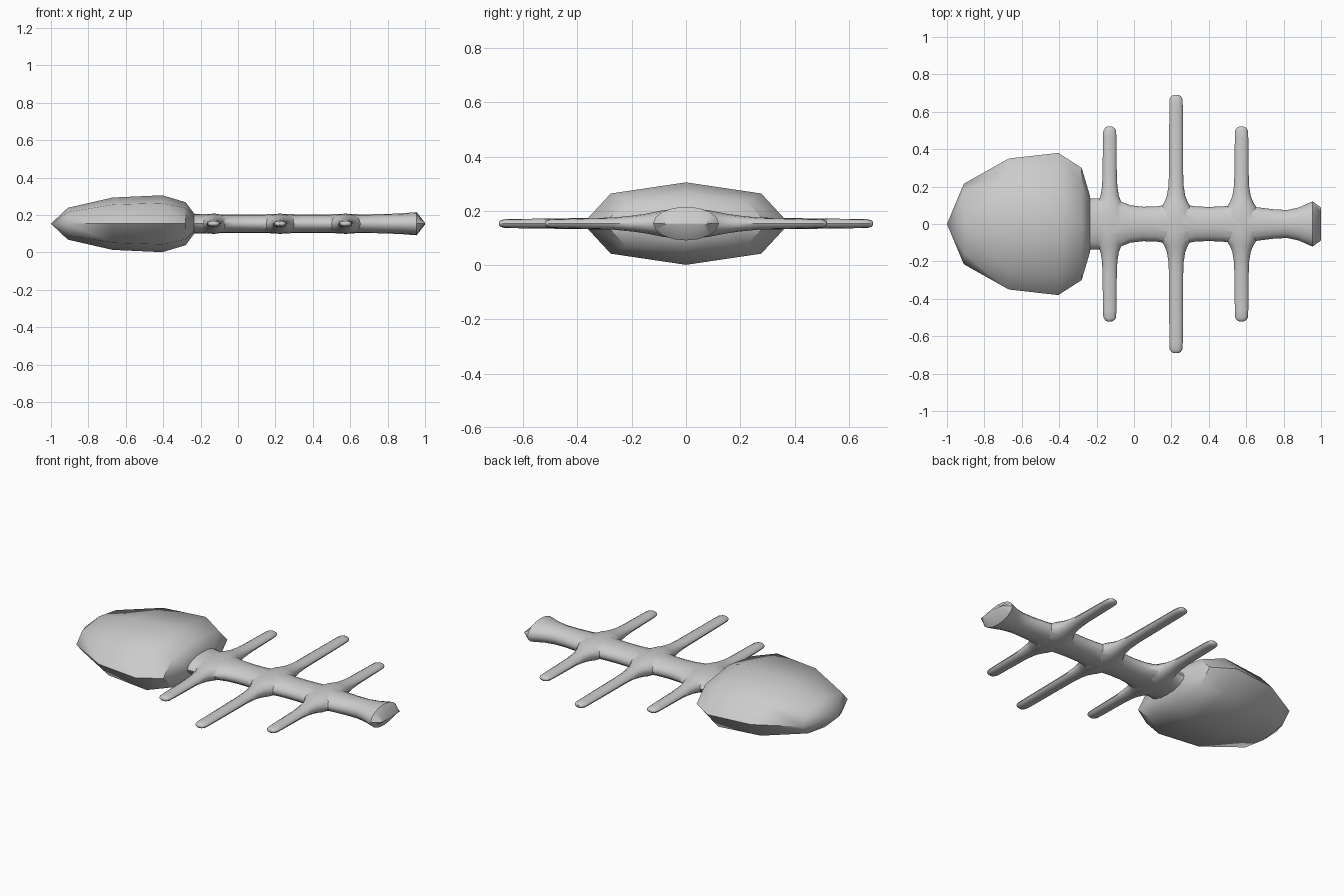
import bpy, bmesh, math

if "Cube" in bpy.data.objects:
    bpy.data.objects.remove(bpy.data.objects["Cube"])

ZC = 0.153  # height of the centre plane


def loft(name, stations, section, along_y=False, cx=0.0, angle=180):
    """Closed skin through rings (position, half width, half height)."""
    bm = bmesh.new()
    rings = []
    for p, w, h in stations:
        pts = [(w * a, h * b) for a, b in section]
        rings.append([bm.verts.new((cx + a, p, ZC + b) if along_y
                                   else (p, a, ZC + b)) for a, b in pts])
    n = len(section)
    for r0, r1 in zip(rings, rings[1:]):
        for i in range(n):
            j = (i + 1) % n
            bm.faces.new((r0[i], r0[j], r1[j], r1[i]))
    bm.faces.new(rings[0])
    bm.faces.new(rings[-1])
    bmesh.ops.remove_doubles(bm, verts=bm.verts, dist=0.0003)
    bmesh.ops.recalc_face_normals(bm, faces=bm.faces)
    me = bpy.data.meshes.new(name)
    bm.to_mesh(me)
    bm.free()
    ob = bpy.data.objects.new(name, me)
    bpy.context.collection.objects.link(ob)
    bpy.ops.object.select_all(action='DESELECT')
    ob.select_set(True)
    bpy.context.view_layer.objects.active = ob
    bpy.ops.object.shade_smooth_by_angle(angle=math.radians(angle))
    return ob


def ellipse(n):
    return [(math.cos(2 * math.pi * i / n), math.sin(2 * math.pi * i / n))
            for i in range(n)]


octagon = [(1, 0), (.73, .73), (0, 1), (-.73, .73),
           (-1, 0), (-.73, -.73), (0, -1), (.73, -.73)]

# Broad faceted head with a pointed nose
loft("head", [(-1, .0001, .0001), (-.91, .215, .085), (-.67, .35, .14),
              (-.405, .38, .152), (-.28, .30, .115), (-.235, .15, .055)],
     octagon, angle=40)

# Spine with a flared, pinched tail
spine = loft("spine", [(-.255, .15, .055), (-.225, .135, .053),
                       (-.19, .135, .051), (-.13, .135, .051),
                       (-.07, .12, .05), (-.02, .10, .05),
                       (.05, .092, .05), (.12, .094, .05), (.225, .11, .052),
                       (.33, .094, .05), (.40, .091, .05), (.47, .094, .05),
                       (.575, .105, .052), (.67, .088, .05), (.75, .078, .051),
                       (.82, .075, .053), (.88, .088, .056),
                       (.955, .121, .062), (1, .088, .004)],
             ellipse(16), angle=45)

# Crosswise ribs, flared where they meet the spine
for k, (x, length) in enumerate([(-.13, .52), (.225, .69), (.575, .52)]):
    half = [(0, .10, .055), (.05, .095, .053), (.09, .08, .048),
            (.115, .063, .043), (.15, .049, .036), (.20, .041, .029),
            (.27, .038, .022), (length - .06, .036, .017),
            (length - .02, .034, .016), (length - .006, .025, .012),
            (length, .014, .006)]
    full = [(-p, w, h) for p, w, h in reversed(half[1:])] + half
    rib = loft(f"rib_{k + 1}", full, ellipse(12), along_y=True, cx=x, angle=60)
    # Merge each rib into the spine
    mod = spine.modifiers.new(f"join_rib_{k + 1}", 'BOOLEAN')
    mod.operation = 'UNION'
    mod.solver = 'EXACT'
    mod.object = rib
    rib.hide_render = True

# Bake the unions and drop the helper ribs
bpy.ops.object.select_all(action='DESELECT')
spine.select_set(True)
bpy.context.view_layer.objects.active = spine
for mod in list(spine.modifiers):
    bpy.ops.object.modifier_apply(modifier=mod.name)
for k in range(3):
    bpy.data.objects.remove(bpy.data.objects[f"rib_{k + 1}"])
spine.name = "spine_with_ribs"
bpy.ops.object.shade_smooth_by_angle(angle=math.radians(45))
